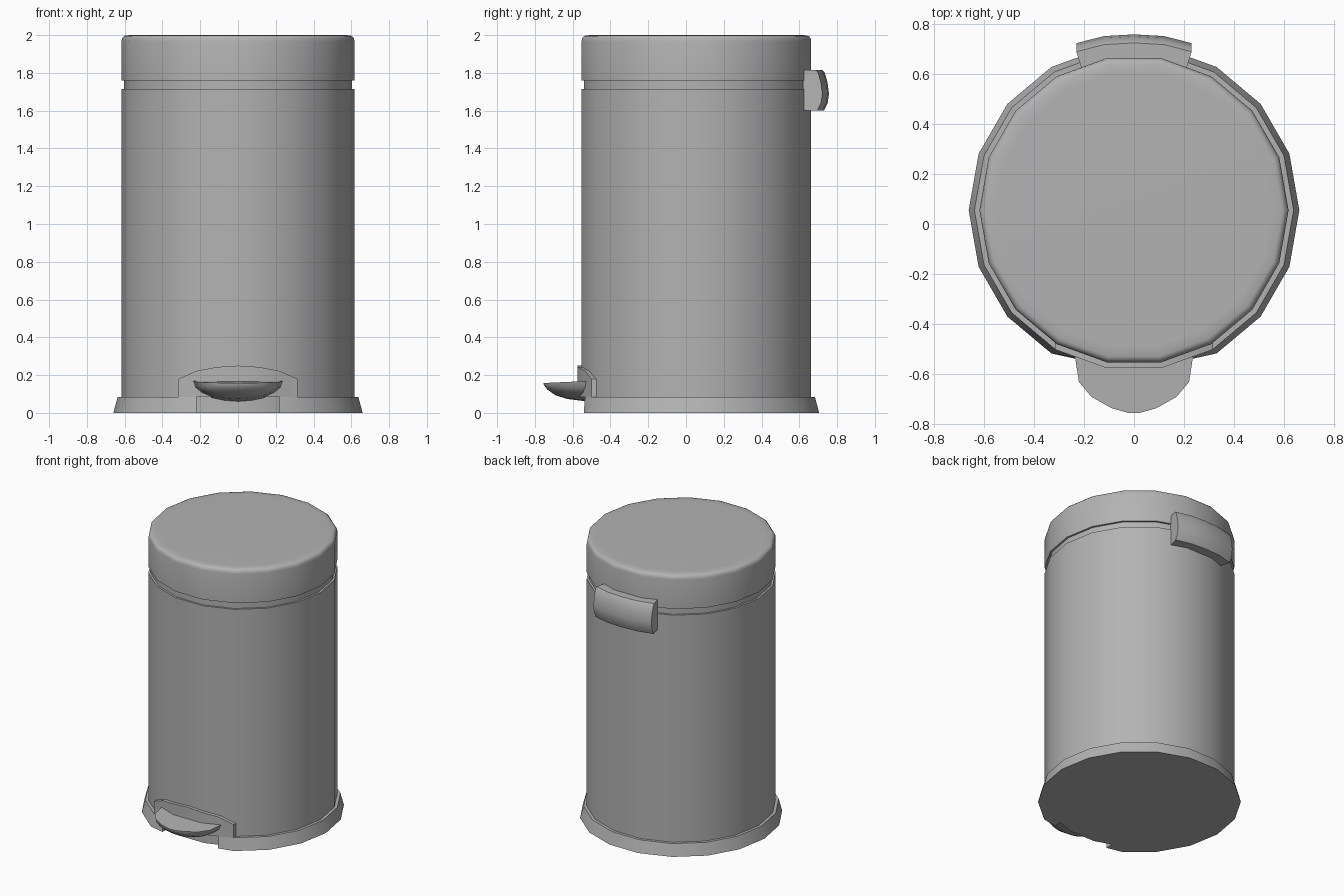
import bpy, bmesh, math

if "Cube" in bpy.data.objects:
    bpy.data.objects.remove(bpy.data.objects["Cube"])

SIDES = 18          # facets around the bin
CY = 0.055          # y of the bin axis

# Dark grey finish shared by all parts
grey = bpy.data.materials.new("dark_grey")
grey.diffuse_color = (0.45, 0.45, 0.45, 1)
grey.use_nodes = True
grey.node_tree.nodes["Principled BSDF"].inputs["Base Color"].default_value = grey.diffuse_color


def finish(name, bm, angle=35):
    bmesh.ops.recalc_face_normals(bm, faces=bm.faces)
    mesh = bpy.data.meshes.new(name)
    bm.to_mesh(mesh)
    bm.free()
    mesh.materials.append(grey)
    ob = bpy.data.objects.new(name, mesh)
    bpy.context.collection.objects.link(ob)
    bpy.ops.object.select_all(action='DESELECT')
    ob.select_set(True)
    bpy.context.view_layer.objects.active = ob
    bpy.ops.object.shade_smooth_by_angle(angle=math.radians(angle))
    return ob


def loft(name, loops, angle=35):
    """Bridge a row of equal closed loops and cap both ends."""
    bm = bmesh.new()
    rows = [[bm.verts.new(p) for p in loop] for loop in loops]
    n = len(rows[0])
    for a, b in zip(rows, rows[1:]):
        for i in range(n):
            j = (i + 1) % n
            bm.faces.new((a[i], a[j], b[j], b[i]))
    bm.faces.new(rows[0])
    bm.faces.new(rows[-1])
    return finish(name, bm, angle)


def polar(r, step, z):
    a = math.radians(step * 360 / SIDES)
    return (r * math.cos(a), CY + r * math.sin(a), z)


def turned(name, profile):
    return loft(name, [[polar(r, i, z) for i in range(SIDES)] for r, z in profile])


# Turned parts: base plate, body, recessed neck and rounded lid
turned("base_plate", [(0.59, 0), (0.59, 0.09)])
turned("body", [(0.617, 0.083), (0.617, 1.715)])
turned("neck", [(0.603, 1.70), (0.603, 1.78)])
turned("lid", [(0.617, 1.76), (0.617, 1.968), (0.6135, 1.984),
               (0.604, 1.9945), (0.592, 1.999), (0.55, 2.0)])

# Flared base ring, open at the front for the pedal, with tapered ends
ring_section = [(0.55, 0), (0.66, 0), (0.637, 0.085), (0.55, 0.085)]
ring = [[polar(r, s, z) for r, z in ring_section] for s in range(-3, 13)]
end = [(-0.47, 0), (-0.541, 0), (-0.535, 0.085), (-0.47, 0.085)]
right_end, left_end = [[(x, y, z) for y, z in end] for x in (0.22, -0.22)]
loft("base_ring", [right_end] + ring + [left_end])

# Arched pedal housing that follows the body
half = [(0.315, -0.501, 0.18), (0.22, -0.535, 0.222), (0.111, -0.575, 0.243)]
cols = [(-x, y, z) for x, y, z in half] + [(0, -0.575, 0.25)] + half[::-1]
loft("pedal_housing", [[(x, y, 0.083), (x, y, top), (x, y + 0.06, top), (x, y + 0.06, 0.083)]
                       for x, y, top in cols])

# Pedal: flat top, bowl-shaped underside (y, half width, depth, top z)
stations = [(-0.755, 0.02, 0.006, 0.158), (-0.735, 0.09, 0.035, 0.159),
            (-0.69, 0.17, 0.068, 0.161), (-0.63, 0.22, 0.09, 0.164),
            (-0.52, 0.237, 0.108, 0.168)]
loft("pedal", [[(w * math.cos(math.pi * i / 10), y, top - d * math.sin(math.pi * i / 10))
                for i in range(11)] for y, w, d, top in stations], 45)

# Rear hinge cover: bulged section swept along a shallow arc
section = [(0.62, 1.6), (0.695, 1.6), (0.715, 1.64), (0.722, 1.69),
           (0.714, 1.75), (0.70, 1.80), (0.688, 1.815), (0.62, 1.815)]
arc = [(-0.23, 0), (-0.12, 0.028), (0, 0.035), (0.12, 0.028), (0.23, 0)]
loft("hinge_cover", [[(x * (0.91 if y < 0.65 else 1), y + (bulge if y > 0.65 else 0), z)
                      for y, z in section] for x, bulge in arc], 45)
